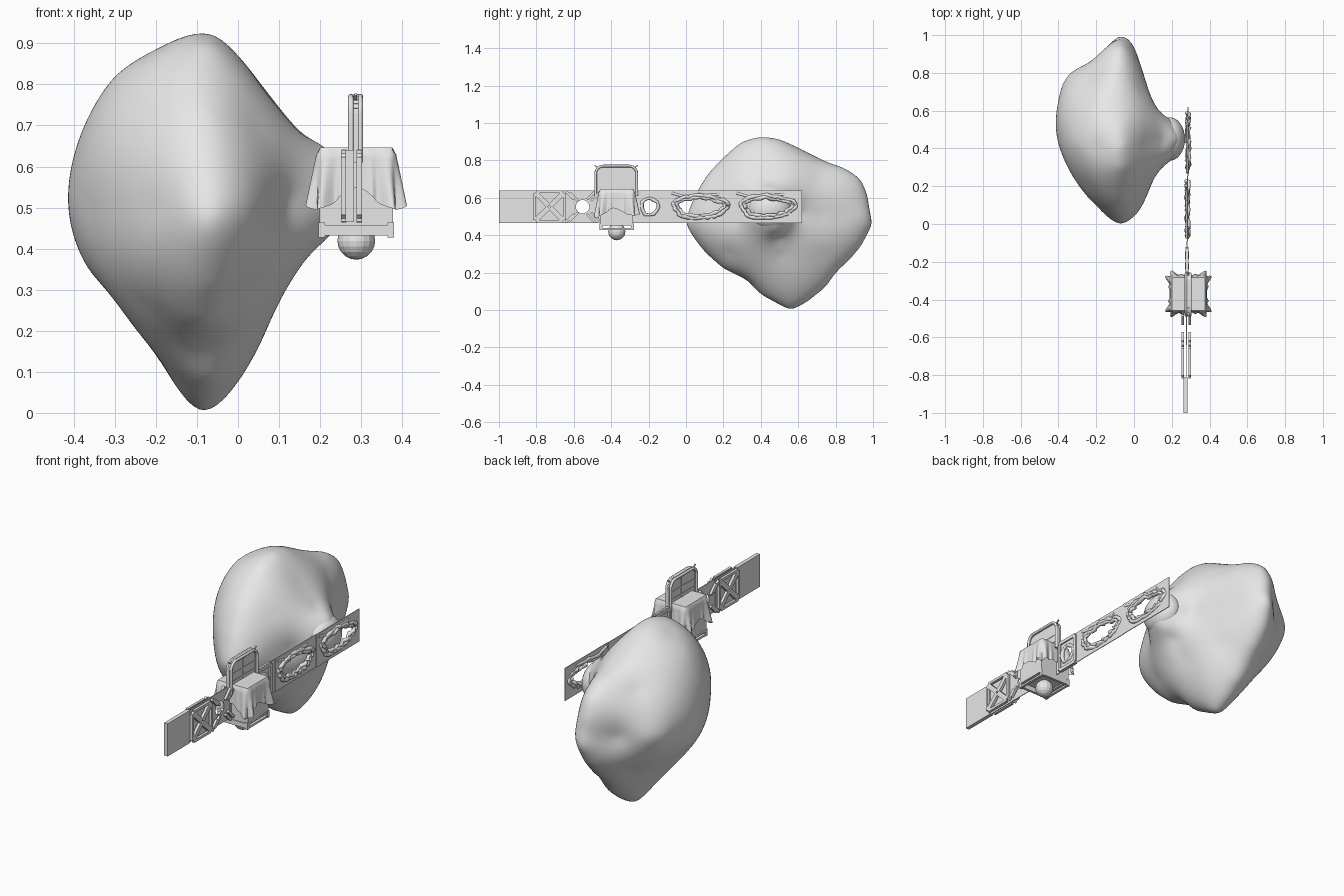
import bpy, bmesh, math, random
from mathutils import Vector

random.seed(4)
if "Cube" in bpy.data.objects:
    bpy.data.objects.remove(bpy.data.objects["Cube"])

grey = bpy.data.materials.new("plain_grey")
grey.use_nodes = True
COLOUR = (0.8, 0.8, 0.8, 1)
grey.diffuse_color = COLOUR
grey.node_tree.nodes["Principled BSDF"].inputs["Base Color"].default_value = COLOUR
LOW, HIGH = 0.465, 0.64
MID = (LOW + HIGH) / 2


def finish(name, bm, smooth=False):
    bmesh.ops.recalc_face_normals(bm, faces=bm.faces)
    mesh = bpy.data.meshes.new(name)
    bm.to_mesh(mesh)
    bm.free()
    mesh.materials.append(grey)
    for p in mesh.polygons:
        p.use_smooth = smooth
    obj = bpy.data.objects.new(name, mesh)
    bpy.context.collection.objects.link(obj)
    return obj


def add_box(bm, lo, hi):
    for v in bmesh.ops.create_cube(bm, size=1)["verts"]:
        v.co = [a + (b - a) * (c + 0.5) for a, b, c in zip(lo, hi, v.co)]


def add_bar(bm, p, q, t):
    p, q = Vector(p), Vector(q)
    turn = (q - p).to_track_quat("Z", "X")
    for v in bmesh.ops.create_cube(bm, size=1)["verts"]:
        v.co = (p + q) / 2 + turn @ Vector((v.co.x * t, v.co.y * t, v.co.z * (q - p).length))


def tube(name, points, radius, closed=False):
    curve = bpy.data.curves.new(name, "CURVE")
    curve.dimensions = "3D"
    curve.bevel_depth = radius
    curve.bevel_resolution = 2
    curve.use_fill_caps = True
    curve.materials.append(grey)
    line = curve.splines.new("POLY")
    line.points.add(len(points) - 1)
    for point, co in zip(line.points, points):
        point.co = (*co, 1)
        point.radius = random.uniform(0.75, 1.25) if closed else 1
    line.use_cyclic_u = closed
    obj = bpy.data.objects.new(name, curve)
    bpy.context.collection.objects.link(obj)


def panel_x(y):
    return 0.282 + 0.008 * y


# Boulder: outline rings in three planes plus soft shoulder points, joined by a taut skin
front = [(-.06, .925), (0, .87), (.06, .79), (.1, .74), (.15, .68), (.22, .645), (.22, .425), (.15, .385),
         (.1, .29), (.05, .16), (0, .075), (-.09, -.012), (-.2, .15), (-.3, .28), (-.37, .36), (-.41, .5),
         (-.4, .6), (-.37, .7), (-.3, .82), (-.2, .88)]
side = [(-.01, .47), (.05, .62), (.12, .73), (.2, .81), (.3, .9), (.5, .91), (.62, .85), (.75, .79), (.85, .76),
        (.94, .7), (.98, .6), (1.01, .46), (.94, .34), (.87, .26), (.75, .12), (.65, .04), (.4, .08),
        (.33, .16), (.2, .22), (.1, .31), (.03, .4)]
top = [(0, .95), (.03, .85), (.07, .72), (.11, .6), (.2, .55), (.25, .52), (.27, .46), (.25, .39), (.2, .34),
       (.12, .28), (.08, .18), (.03, .07), (-.13, .03), (-.2, .1), (-.3, .22), (-.36, .33), (-.4, .65),
       (-.38, .74), (-.34, .8), (-.2, .865), (-.13, .945)]
shoulders = [(-.25, .22, .71), (-.22, .28, .27), (-.22, .72, .69), (-.2, .73, .3),
             (.04, .22, .69), (.03, .25, .32), (.03, .7, .7), (.03, .71, .31)]
core = Vector((-.1, .48, .5))
marks = [Vector((x, .56 - .17 * z, z)) for x, z in front]
marks += [Vector((-.07, y, z)) for y, z in side]
marks += [Vector((x, y, .5 + .1 * max(x, 0))) for x, y in top]
softness = [.006] * len(marks) + [.3] * len(shoulders)
marks = [m - core for m in marks + [Vector(s) for s in shoulders]]
aims = [m.normalized() for m in marks]


def kernel(a, b):
    return (a - b).length ** 1.2


def solve(rows):
    n = len(rows)
    for i in range(n):
        best = max(range(i, n), key=lambda r: abs(rows[r][i]))
        rows[i], rows[best] = rows[best], rows[i]
        rows[i] = [v / rows[i][i] for v in rows[i]]
        for j in range(n):
            if j != i:
                f = rows[j][i]
                rows[j] = [u - f * v for u, v in zip(rows[j], rows[i])]
    return [row[-1] for row in rows]


# Inverse radius is interpolated, which keeps the spans between marks flat
weights = solve([[kernel(a, b) - (soft if a is b else 0) for b in aims] + [1 / m.length]
                 for a, m, soft in zip(aims, marks, softness)])
bm = bmesh.new()
bmesh.ops.create_icosphere(bm, subdivisions=6, radius=1)
for v in bm.verts:
    d = v.co.normalized()
    v.co = core + d / sum(w * kernel(d, a) for w, a in zip(weights, aims))
for step in range(5):
    bmesh.ops.smooth_vert(bm, verts=bm.verts, factor=0.5, use_axis_x=True, use_axis_y=True, use_axis_z=True)
finish("boulder", bm, True)
bm = bmesh.new()
bmesh.ops.create_icosphere(bm, subdivisions=4, radius=1)
for v in bm.verts:
    v.co = (.188 + .082 * v.co.x, .45 + .115 * v.co.y, .535 + .105 * v.co.z)
finish("boulder_knob", bm, True)


# Long panel: thick end slab, plain sheets and sheets with holes
bm = bmesh.new()
add_box(bm, (.262, -1, LOW), (.283, -.81, HIGH))
finish("panel_end_slab", bm)
bm = bmesh.new()
for y0, y1 in ((-.81, -.64), (-.47, -.265), (-.125, -.09)):
    x = panel_x((y0 + y1) / 2)
    add_box(bm, (x - .002, y0, LOW), (x + .002, y1, HIGH))
finish("panel_sheets", bm)


def ragged(a, ry, rz, rough):
    f = 1 + rough * (math.sin(3 * a + 1) + .7 * math.sin(5 * a) + .4 * math.sin(11 * a + 2))
    return Vector((0, ry * math.cos(a) * f, rz * math.sin(a) * f))


def holed_sheet(name, y0, y1, yc, ry, rz, rough, zc=MID):
    corners = [math.atan2(z - zc, y - yc) for y in (y0, y1) for z in (LOW, HIGH)]
    angles = sorted(corners + [i * math.tau / 48 - math.pi + .01 for i in range(48)])
    bm = bmesh.new()
    rows = []
    for a in angles:
        c, s = math.cos(a), math.sin(a)
        far = min(((y1 if c > 0 else y0) - yc) / (c or 1e-6), ((HIGH if s > 0 else LOW) - zc) / (s or 1e-6))
        hub = Vector((panel_x(yc), yc, zc))
        inner = ragged(math.atan2(s / rz, c / ry), ry, rz, rough)
        rows.append([bm.verts.new(hub + p + Vector((dx, 0, 0))) for dx in (-.002, .002)
                     for p in (inner, Vector((0, c * far, s * far)))])
    for p, q in zip(rows, rows[1:] + rows[:1]):
        for i, j in ((0, 1), (1, 3), (3, 2), (2, 0)):
            bm.faces.new((p[i], p[j], q[j], q[i]))
    finish(name, bm)


holed_sheet("round_hole_sheet", -.64, -.47, -.553, .036, .036, 0)
holed_sheet("small_hole_sheet", -.265, -.125, -.195, .036, .036, .05)
for label, y0, y1, yc in (("near", -.09, .255, .075), ("far", .255, .62, .435)):
    holed_sheet(label + "_torn_sheet", y0, y1, yc, .115, .042, .06)
    # Gnarled rims around the torn openings
    for k, (ry, rz) in enumerate(((.125, .048), (.145, .06))):
        pts = []
        for i in range(44):
            p = ragged(i * math.tau / 44, ry, rz, .05)
            jitter = Vector((random.uniform(-.008, .008), 0, random.uniform(-.003, .003)))
            pts.append(Vector((panel_x(yc), yc, MID)) + p + jitter)
        tube(label + "_torn_rim_" + str(k), pts, .01, True)
    tube(label + "_crease", [(panel_x(y0), y0 + .015, .625), (panel_x(y0), y0 + .09, .603),
                             (panel_x(y0), y0 + .16, .612), (panel_x(y0), y0 + .27, .618)], .008)
tube("small_hole_rim", [Vector((panel_x(-.2), -.195, MID)) + ragged(i * math.tau / 12, .045, .045, .06)
                        for i in range(12)], .009, True)


# Trusses on both faces of the panel
bm = bmesh.new()
for side_x in (.258, .295):
    square = [(-.815, LOW + .004), (-.645, LOW + .004), (-.645, HIGH - .004), (-.815, HIGH - .004)]
    hub = Vector((side_x, -.73, MID))
    for (ya, za), (yb, zb) in zip(square, square[1:] + square[:1]):
        tri = [hub, Vector((side_x, ya, za)), Vector((side_x, yb, zb))]
        mid = sum(tri, Vector()) / 3
        tri = [mid + (p - mid) * .84 for p in tri]
        for p, q in zip(tri, tri[1:] + tri[:1]):
            add_bar(bm, p, q, .014)
    for sy in (-1, 1):
        for sz in (-1, 1):
            for shift in (-.011, .011):
                add_bar(bm, (side_x, -.553 + sy * (.08 + shift * sz), MID + sz * .08 + shift * sy * -.4),
                        (side_x, -.553 + sy * (.035 + shift * sz), MID + sz * .035 + shift * sy * -.4), .013)
finish("cross_trusses", bm)
bm = bmesh.new()
x = panel_x(-.2)
ring = [(x, -.252, .475), (x, -.13, .475), (x, -.13, .63), (x, -.252, .63)]
for p, q in zip(ring, ring[1:] + ring[:1]):
    add_bar(bm, p, q, .018)
finish("square_frame", bm)

# Cabin: body, base frame and dome underneath
cx, cy = .288, -.37
bm = bmesh.new()
add_box(bm, (cx - .09, cy - .087, .458), (cx + .09, cy + .087, .635))
finish("cabin_body", bm)
bm = bmesh.new()
for s in (-1, 1):
    for z in (.434, .456):
        add_box(bm, (cx + s * .084 - .007, cy - .092, z - .005), (cx + s * .084 + .007, cy + .092, z + .005))
    add_box(bm, (cx - .09, cy + s * .084 - .007, .432), (cx + .09, cy + s * .084 + .007, .458))
    for t in (-1, 1):
        add_box(bm, (cx + s * .084 - .008, cy + t * .084 - .008, .427), (cx + s * .084 + .008, cy + t * .084 + .008, .464))
finish("base_frame", bm)
bm = bmesh.new()
bmesh.ops.create_uvsphere(bm, u_segments=16, v_segments=10, radius=.046)
for v in bm.verts:
    v.co += Vector((cx, cy, .419))
finish("belly_dome", bm)

# Draped cloth: flat sides, long rippled corners
bm = bmesh.new()
N, ROWS = 160, 12
loops = []
for r in range(ROWS + 1):
    t = r / ROWS
    loop = []
    for i in range(N):
        a = math.tau * i / N
        c, s = math.cos(a), math.sin(a)
        size = (.095 if r else .088) / max(abs(c), abs(s))
        corner = abs(math.sin(2 * a)) ** 3
        flare = t * (.004 + corner * (.02 + .016 * math.cos(a * 20)))
        drop = t * (.1 + .04 * corner + .008 * math.sin(5 * a))
        out = min(size, .128) + flare
        loop.append(bm.verts.new((cx + c * out, cy + s * out, .646 - drop - (.006 if r else 0))))
    loops.append(loop)
bm.faces.new(loops[0])
for u, w in zip(loops, loops[1:]):
    for i in range(N):
        bm.faces.new((u[i], u[i - 1], w[i - 1], w[i]))
cloth = finish("draped_cloth", bm, True)
bpy.context.view_layer.objects.active = cloth
cloth.select_set(True)
bpy.ops.object.shade_smooth_by_angle(angle=.9)

# Arched tower above the cabin: filled panel, twin rails, rungs and spikes
arch = [(-.483, .61)]
for yc, start in ((-.443, math.pi), (-.303, math.pi / 2)):
    arch += [(yc + .04 * math.cos(start - i * math.pi / 12), .73 + .04 * math.sin(start - i * math.pi / 12))
             for i in range(7)]
arch.append((-.263, .61))
bm = bmesh.new()
sheet = bm.faces.new([bm.verts.new((.284, y, z)) for y, z in arch])
for v in bmesh.ops.extrude_face_region(bm, geom=[sheet])["geom"]:
    if isinstance(v, bmesh.types.BMVert):
        v.co.x += .006
finish("arch_panel", bm)
for label, x in (("left", .298), ("right", .275)):
    tube("arch_rail_" + label, [(x, y, z) for y, z in arch], .007)
bm = bmesh.new()
for (y, z), (yy, zz) in zip(arch, arch[1:]):
    add_bar(bm, (.287, y, z), (.287, yy, zz), .012)
for z in (.66, .7):
    add_bar(bm, (.287, -.48, z), (.287, -.265, z), .01)
add_bar(bm, (.287, cy, .64), (.287, cy, .775), .01)
for y, way in ((-.471, -1), (-.275, 1)):
    for z, rise in ((.76, .015), (.675, 0)):
        add_bar(bm, (.287, y, z), (.287, y + way * .018, z + rise), .006)
finish("arch_rungs_and_spikes", bm)
